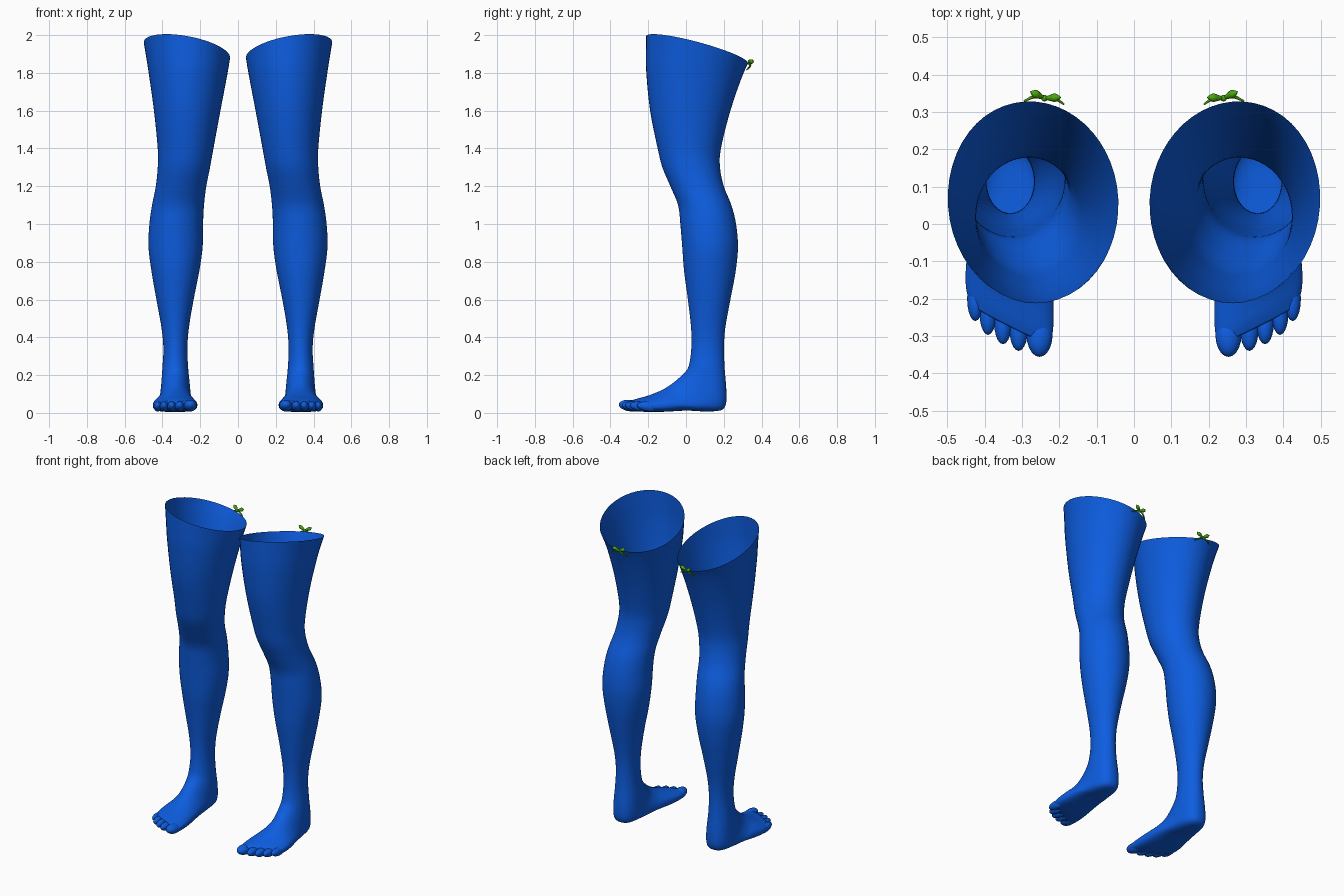
import bpy, bmesh
from math import sin, cos, pi, copysign, hypot
from mathutils import Vector

if "Cube" in bpy.data.objects:
    bpy.data.objects.remove(bpy.data.objects["Cube"], do_unlink=True)


def make_material(name, color):
    mat = bpy.data.materials.new(name)
    mat.use_nodes = True
    mat.diffuse_color = (*color, 1)
    mat.node_tree.nodes["Principled BSDF"].inputs["Base Color"].default_value = (*color, 1)
    return mat


blue = make_material("stocking blue", (0.004, 0.11, 0.75))
green = make_material("ribbon green", (0.07, 0.38, 0.005))


def finish(name, data, mat):
    """Link the left-hand part and mirror it to the right."""
    obj = bpy.data.objects.new(name, data)
    bpy.context.collection.objects.link(obj)
    data.materials.append(mat)
    obj.modifiers.new("Mirror", "MIRROR").use_mirror_merge = False
    return obj


def mesh_part(name, bm, mat):
    bmesh.ops.recalc_face_normals(bm, faces=bm.faces)
    for face in bm.faces:
        face.smooth = True
    mesh = bpy.data.meshes.new(name)
    bm.to_mesh(mesh)
    bm.free()
    return finish(name, mesh, mat)


def spline(rows, steps):
    """Catmull-Rom interpolation through rows of numbers."""
    result = []
    for i in range(len(rows) - 1):
        quad = [rows[max(i - 1, 0)], rows[i], rows[i + 1], rows[min(i + 2, len(rows) - 1)]]
        for s in range(steps):
            t = s / steps
            result.append([b + 0.5 * t * (c - a + t * (2 * a - 5 * b + 4 * c - d
                           + t * (3 * (b - c) + d - a))) for a, b, c, d in zip(*quad)])
    return result + [list(rows[-1])]


# Leg sections: height, front y, back y, inner x, outer x
leg = [
    (2.05, -.21, .42, .01, .515), (1.92, -.212, .365, .035, .492),
    (1.8, -.21, .305, .055, .473), (1.6, -.19, .235, .093, .445),
    (1.4, -.15, .185, .13, .425), (1.3, -.125, .18, .148, .425),
    (1.2, -.083, .2, .168, .435), (1.1, -.042, .24, .18, .455),
    (1.0, -.03, .265, .185, .469), (.88, -.02, .275, .187, .474),
    (.75, -.01, .263, .205, .458), (.6, .01, .235, .235, .432),
    (.45, .027, .208, .26, .405), (.34, .028, .201, .268, .395),
]
# Foot sections: top y, top z, bottom y, bottom z, inner x, outer x, slant
foot = [
    (.015, .25, .205, .23, .264, .4, 0), (-.01, .21, .213, .13, .257, .405, 0),
    (-.045, .178, .212, .05, .252, .41, 0), (-.08, .15, .185, .014, .248, .415, 0),
    (-.12, .125, .1, .008, .24, .425, .1), (-.165, .104, 0, .012, .227, .44, .25),
    (-.205, .088, -.12, .006, .216, .45, .4), (-.245, .076, -.21, .006, .217, .45, .5),
    (-.275, .064, -.26, .016, .226, .44, .5),
]
sections = [(f, z, b, z, x0, x1, 0) for z, f, b, x0, x1 in leg] + foot

# Leg: one continuous skin whose sections swing forward into the foot
bm = bmesh.new()
SIDES = 48
previous = None
for fy, fz, by, bz, x0, x1, slant in spline(sections, 4):
    tilt = max(0, (fz - bz) / hypot(fy - by, fz - bz))
    ring = []
    for i in range(SIDES):
        a = 2 * pi * i / SIDES
        c, s = cos(a), sin(a)
        if c < 0:  # flatter sole
            power = 1 - 0.45 * tilt
            c, s = -abs(c) ** power, copysign(abs(s) ** power, s)
        dx = s * (x1 - x0) / 2
        ring.append(bm.verts.new(((x0 + x1) / 2 + dx,
                                  (fy + by) / 2 + c * (fy - by) / 2 + slant * dx,
                                  (fz + bz) / 2 + c * (fz - bz) / 2)))
    if previous:
        for i in range(SIDES):
            j = (i + 1) % SIDES
            bm.faces.new((previous[i], previous[j], ring[j], ring[i]))
    previous = ring
bm.faces.new(previous)
# Slanted open rim
bmesh.ops.bisect_plane(bm, geom=bm.verts[:] + bm.edges[:] + bm.faces[:], dist=0.0001,
                       plane_co=(.27, .06, 1.922), plane_no=(-.185, .27, 1), clear_outer=True)
mesh_part("leg_and_foot", bm, blue)

# Toes: x, tip y, half width
toes = [(.253, -.356, .035), (.309, -.34, .025), (.351, -.322, .024),
        (.391, -.297, .023), (.425, -.26, .022)]
for number, (x, tip, width) in enumerate(toes):
    bm = bmesh.new()
    bmesh.ops.create_uvsphere(bm, u_segments=20, v_segments=12, radius=1)
    height = 0.018 + width * 0.35
    for v in bm.verts:
        v.co = Vector((x + v.co.x * width, tip + 0.06 + v.co.y * 0.06,
                       0.008 + height + v.co.z * height - v.co.y * 0.006))
    mesh_part(f"toe_{number + 1}", bm, blue)


# Bow behind the rim: strands swelling or thinning away from the knot
def strand(name, points, radii, depth):
    curve = bpy.data.curves.new(name, "CURVE")
    curve.dimensions = "3D"
    curve.bevel_depth = depth
    curve.bevel_resolution = 3
    line = curve.splines.new("POLY")
    path = spline([(*p, r) for p, r in zip(points, radii)], 5)
    line.points.add(len(path) - 1)
    for point, (x, y, z, r) in zip(line.points, path):
        point.co = (x, y, z, 1)
        point.radius = max(r, 0.02)
    finish(name, curve, green)


knot = Vector((.24, .337, 1.848))
ends = {"outer": ((.034, .016, .018), (.054, -.008, -.022)),
        "inner": ((-.04, .002, .018), (-.052, -.016, -.032))}
for side, (loop, tail) in ends.items():
    loop, tail = Vector(loop), Vector(tail)
    strand(f"bow_loop_{side}", [knot, knot + loop * .35, knot + loop * .75, knot + loop * 1.1],
           [.3, .7, 1, .1], .011)
    bulge = Vector((0, .008, 0))
    strand(f"bow_tail_{side}", [knot, knot + tail * .5 + bulge, knot + tail],
           [.8, 1, .6], .0045)

bm = bmesh.new()
bmesh.ops.create_uvsphere(bm, u_segments=12, v_segments=8, radius=.009)
bmesh.ops.translate(bm, verts=bm.verts, vec=knot)
mesh_part("bow_knot", bm, green)
